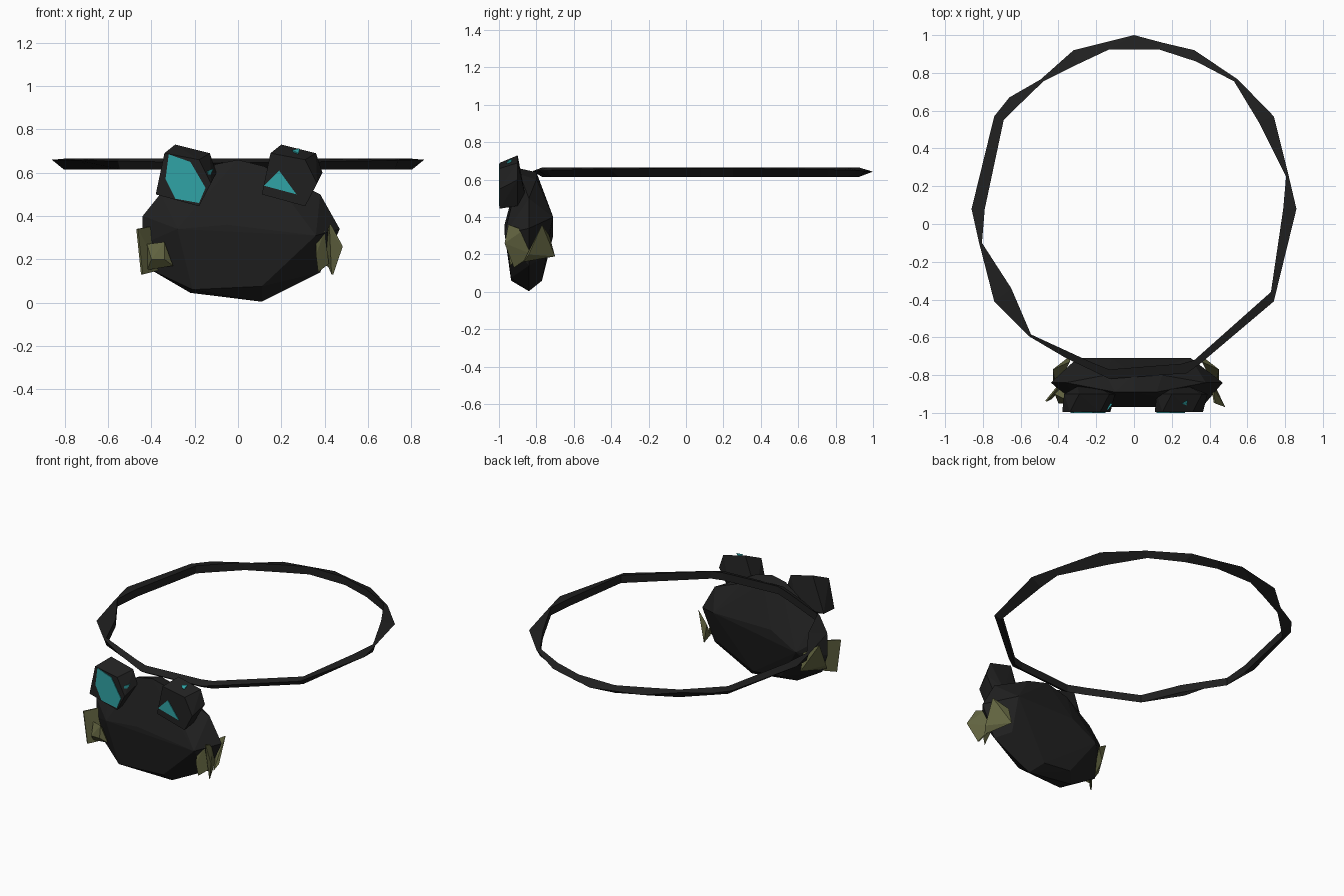
import bpy, bmesh
from mathutils import Vector

if "Cube" in bpy.data.objects:
    bpy.data.objects.remove(bpy.data.objects["Cube"])


def material(name, rgb):
    m = bpy.data.materials.new(name)
    m.diffuse_color = (*rgb, 1)
    m.use_nodes = True
    m.node_tree.nodes["Principled BSDF"].inputs["Base Color"].default_value = m.diffuse_color
    return m


BLACK = material("charcoal", (0.0145, 0.0145, 0.0145))
OLIVE = material("olive", (0.125, 0.13, 0.053))
TEAL = material("teal", (0.03, 0.37, 0.38))


def finish(name, bm, mat):
    bmesh.ops.recalc_face_normals(bm, faces=bm.faces)
    me = bpy.data.meshes.new(name)
    bm.to_mesh(me)
    bm.free()
    me.materials.append(mat)
    ob = bpy.data.objects.new(name, me)
    bpy.context.collection.objects.link(ob)
    return ob


def hull(name, pts, mat, dx=0.0):
    """Faceted lump wrapped round a few points."""
    bm = bmesh.new()
    for p in pts:
        bm.verts.new(Vector(p) + Vector((dx, 0, 0)))
    res = bmesh.ops.convex_hull(bm, input=bm.verts)
    loose = [v for v in bm.verts if not v.link_faces]
    bmesh.ops.delete(bm, geom=loose, context='VERTS')
    return finish(name, bm, mat)


def at_y(y, xz):
    return [(x, y, z) for x, z in xz]


# Body: flattened faceted pebble
rim = [(-.44, .40), (-.36, .50), (.38, .50), (.47, .34),
       (.38, .14), (.11, .004), (-.22, .045), (-.40, .15), (-.44, .27)]
front = [(-.28, .34), (.36, .31), (.12, .32), (-.05, .36)]
lower_front = [(-.21, .06), (.11, .075)]
back = [(-.12, .40), (.30, .40), (-.30, .30)]
body = (at_y(-.84, rim) + at_y(-.97, front) + at_y(-.935, lower_front)
        + at_y(-.71, back) + at_y(-.77, [(.05, .06), (-.15, .08), (.30, .18)])
        + at_y(-.89, [(0, .66), (-.10, .64), (.12, .63)])
        + at_y(-.80, [(0, .64), (.15, .60), (-.15, .60)]))
hull("body", body, BLACK)

# Eyes: two matching blocks with inlaid teal plates
eye_front = [(-.38, .50), (-.34, .69), (-.18, .66), (-.125, .55), (-.18, .445)]
eye_back = [(-.37, .50), (-.29, .73), (-.13, .69), (-.10, .60), (-.18, .46)]
eye = at_y(-.996, eye_front) + at_y(-.90, eye_back) + at_y(-.86, [(-.30, .52), (-.20, .52)])
for side, dx in (("left", 0), ("right", .49)):
    hull(side + "_eye", eye, BLACK, dx)


def plate(name, outline):
    hull(name, at_y(-1.0, outline) + at_y(-.994, outline), TEAL)


plate("left_pupil", [(-.32, .685), (-.22, .65), (-.15, .53), (-.18, .46), (-.29, .48), (-.335, .57)])
plate("right_pupil", [(.12, .54), (.19, .61), (.27, .50)])
# Small teal chips on the sloping eye sides
hull("left_eye_chip", [(-.14, -.985, .565), (-.112, -.95, .62), (-.138, -.985, .61), (-.17, -.95, .59)], TEAL)
hull("right_eye_chip", [(.25, -.95, .705), (.285, -.93, .712), (.28, -.96, .69), (.27, -.94, .66)], TEAL)

# Feet: wedge hugging each side plus a thin fin in front
right_wedge = [(.45, -.77, .36), (.43, -.87, .16), (.36, -.70, .19), (.36, -.73, .30), (.45, -.84, .20)]
hull("right_wedge", right_wedge, OLIVE)
hull("left_wedge", [(-x + .02, y, z) for x, y, z in right_wedge], OLIVE)
hull("right_toe", [(.36, -.94, .32), (.40, -.92, .33), (.42, -.90, .18), (.37, -.94, .14),
                   (.36, -.95, .22), (.38, -.85, .22)], OLIVE)
hull("left_toe", [(-.42, -.90, .27), (-.34, -.94, .28), (-.30, -.92, .17), (-.42, -.90, .15),
                  (-.40, -.95, .20), (-.34, -.95, .20), (-.38, -.85, .22)], OLIVE)


def fin(name, pts):
    hull(name, pts + [(x - .008, y + .004, z) for x, y, z in pts], OLIVE)


fin("right_fin", [(.484, -.97, .26), (.43, -.95, .36), (.42, -.87, .33), (.41, -.82, .20), (.44, -.92, .13)])
fin("left_fin", [(-.462, -.94, .34), (-.405, -.87, .35), (-.36, -.85, .15), (-.44, -.93, .13)])

# Neck band: outer x, y and inner x, y at each station, triangular section
stations = [
    (0, 1, -.13, .925), (.15, .96, .13, .925), (.32, .92, .33, .86), (.55, .765, .53, .755),
    (.74, .57, .66, .54), (.82, .25, .805, .25), (.86, .08, .79, .08), (.74, -.41, .725, -.36),
    (.35, -.74, .32, -.72), (.28, -.79, .25, -.74), (-.13, -.82, -.13, -.77),
    (-.36, -.71, -.23, -.73), (-.555, -.595, -.545, -.585), (-.74, -.41, -.65, -.34),
    (-.82, -.10, -.805, -.10), (-.86, .08, -.79, .08), (-.74, .57, -.69, .55),
    (-.66, .67, -.63, .61), (-.495, .765, -.48, .755), (-.32, .92, -.30, .845)]
bm = bmesh.new()
rings = []
for ox, oy, ix, iy in stations:
    oz = .643 + .017 * abs(ox) / .86
    rings.append([bm.verts.new(p) for p in ((ox, oy, oz), (ix, iy, .665), (ix, iy, .615))])
for a, b in zip(rings, rings[1:] + rings[:1]):
    for k in range(3):
        j = (k + 1) % 3
        bm.faces.new((a[k], a[j], b[j], b[k]))
finish("neck_band", bm, BLACK)
